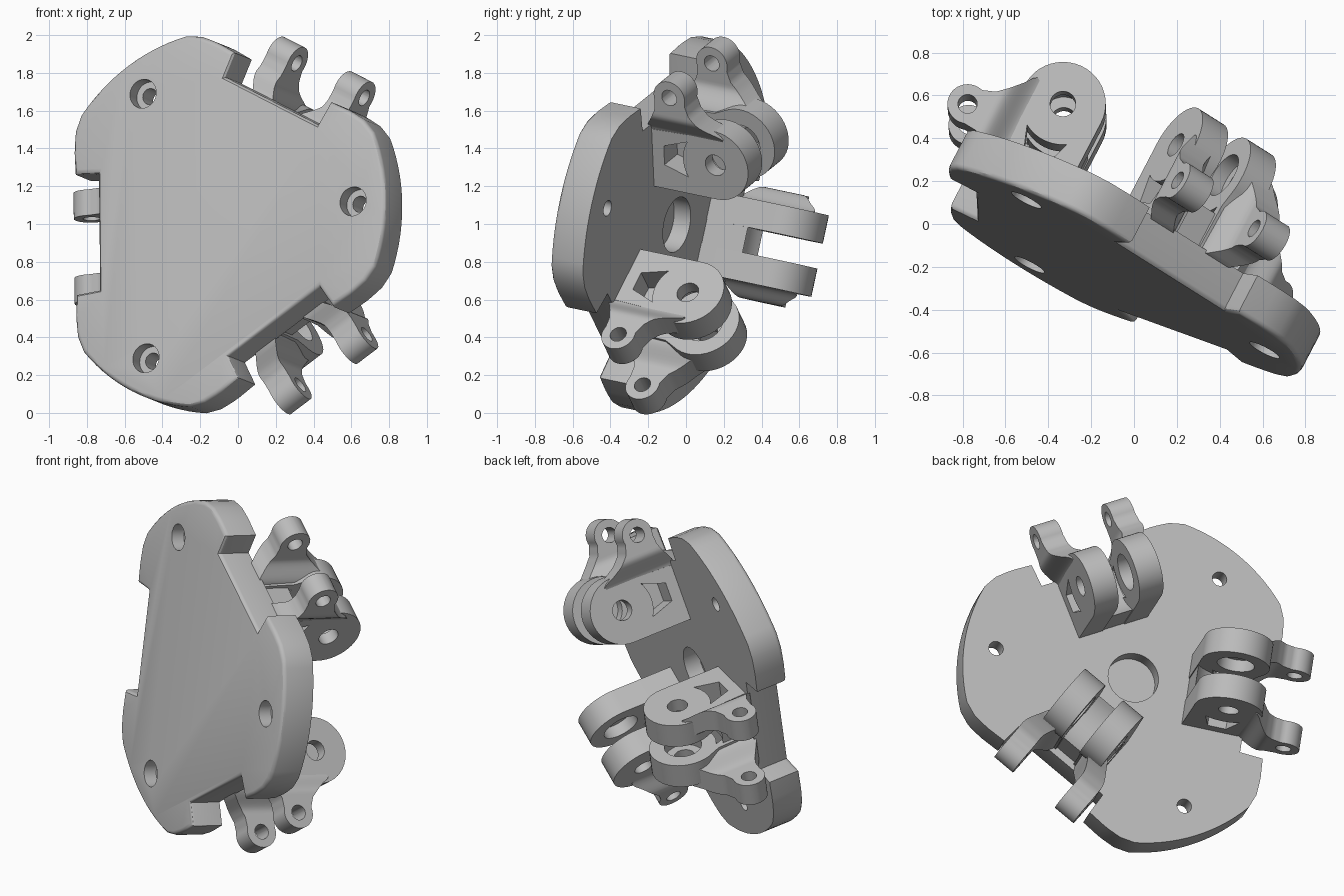
import bpy, bmesh
from math import sin, cos, pi, radians, sqrt
from mathutils import Matrix, Vector

if "Cube" in bpy.data.objects:
    bpy.data.objects.remove(bpy.data.objects["Cube"])

# One plain grey for the whole part
grey = bpy.data.materials.new("plain grey")
grey.use_nodes = True
colour = (0.5, 0.5, 0.5, 1)
grey.diffuse_color = colour
grey.node_tree.nodes["Principled BSDF"].inputs["Base Color"].default_value = colour

# Tilted frame of the plate: local z is its front normal
U = Vector((0.890, -0.443, 0.105)).normalized()
V = Vector((-0.007, 0.209, 0.978))
N = U.cross(V).normalized()
V = N.cross(U)
FRAME = Matrix.Translation((-0.127, -0.223, 1.033)) @ Matrix((U, V, N)).transposed().to_4x4()


def make(name, bm):
    bmesh.ops.recalc_face_normals(bm, faces=bm.faces)
    me = bpy.data.meshes.new(name)
    bm.to_mesh(me)
    bm.free()
    me.materials.append(grey)
    ob = bpy.data.objects.new(name, me)
    bpy.context.collection.objects.link(ob)
    return ob


def prism(points, axis, lo, hi):
    """Extrude a 2D outline along z (plan outline) or y (side outline d, h)."""
    bm = bmesh.new()
    if axis == "z":
        vs = [bm.verts.new((x, y, lo)) for x, y in points]
        shift = Vector((0, 0, hi - lo))
    else:
        vs = [bm.verts.new((d, lo, -h)) for d, h in points]
        shift = Vector((0, hi - lo, 0))
    face = bm.faces.new(vs)
    out = bmesh.ops.extrude_face_region(bm, geom=[face])
    moved = [g for g in out["geom"] if isinstance(g, bmesh.types.BMVert)]
    bmesh.ops.translate(bm, verts=moved, vec=shift)
    return bm


def arc(cx, cy, r, a0, a1, n):
    return [(cx + r * cos(radians(a0 + (a1 - a0) * i / n)),
             cy + r * sin(radians(a0 + (a1 - a0) * i / n))) for i in range(n + 1)]


def circle(cx, cy, r, n=32):
    return arc(cx, cy, r, 0, 360, n)[:-1]


def cut(ob, points, axis, lo, hi):
    tool = make("cutter", prism(points, axis, lo, hi))
    tool.hide_render = True
    mod = ob.modifiers.new("cut", "BOOLEAN")
    mod.operation, mod.solver, mod.object = "DIFFERENCE", "EXACT", tool
    bpy.context.view_layer.objects.active = ob
    bpy.ops.object.modifier_apply(modifier=mod.name)
    bpy.data.objects.remove(tool)


# Three-lobed plate outline, one notch and one lobe per third
T = 0.2
third = [(0.69, -0.315), (0.69, 0.315), (0.828, 0.325), (0.833, 0.44)]
third += [(r * cos(radians(a)), r * sin(radians(a))) for r, a in ((0.96, 30), (0.994, 34))]
third += arc(0, 0, 1.017, 39, 81, 14)
third += [(r * cos(radians(a)), r * sin(radians(a))) for r, a in ((0.994, 86), (0.96, 90))]
third += [(0.833 * cos(2 * pi / 3) + 0.44 * sin(2 * pi / 3),
           0.833 * sin(2 * pi / 3) - 0.44 * cos(2 * pi / 3)),
          (0.828 * cos(2 * pi / 3) + 0.325 * sin(2 * pi / 3),
           0.828 * sin(2 * pi / 3) - 0.325 * cos(2 * pi / 3))]
NOTCHES = [pi / 3 + k * 2 * pi / 3 for k in range(3)]
outline = [(x * cos(a) - y * sin(a), x * sin(a) + y * cos(a)) for a in NOTCHES for x, y in third]
bm = prism(outline, "z", -T, 0)
rim = [e for e in bm.edges if all(abs(v.co.z) < 1e-5 for v in e.verts)]
bmesh.ops.bevel(bm, geom=rim, offset=0.025, segments=3, profile=0.5, affect="EDGES")
plate = make("plate", bm)

# Screw holes with counterbores, and the blind recess behind
for k in range(3):
    a = k * 2 * pi / 3
    x, y = 0.827 * cos(a), 0.827 * sin(a)
    cut(plate, circle(x, y, 0.078), "z", -0.08, 0.1)
    cut(plate, circle(x, y, 0.043), "z", -0.4, 0.1)
cut(plate, circle(0, 0, 0.15, 40), "z", -0.4, -0.1)
plate.matrix_world = FRAME

# Clevis arm: straight block with a round end, bore and window
PD, PH = 0.524, 0.58
side = [(PD - 0.2, 0.17), (0.66, 0.17), (0.67, 0.42)] + arc(PD, PH, 0.2, -20, 180, 24)
arm = make("arm", prism(side, "y", 0.068, 0.22))
cut(arm, circle(PD, PH, 0.06), "y", 0, 0.4)
cut(arm, circle(PD, PH, 0.11), "y", 0, 0.14)
window = arc(PD, PH, 0.195, 238, 302, 10) + [(0.575, 0.27), (0.465, 0.27)]
cut(arm, window, "y", 0, 0.4)

# Ear: lofted flange that sweeps outwards from the arm to a pierced tip
ED, EH, ER = 0.912, 0.363, 0.094


def blend(keys, d):
    for (a, p), (b, q) in zip(keys, keys[1:]):
        if d <= b:
            return p + (q - p) * max(0, (d - a) / (b - a))
    return keys[-1][1]


low = [(0.62, 0.15), (0.70, 0.19), (0.77, 0.245), (0.82, 0.268), (0.88, 0.273)]
high = [(0.62, 0.60), (0.69, 0.64), (0.73, 0.575), (0.77, 0.522), (0.82, 0.475), (0.88, 0.453)]
stations = [0.64 + 0.015 * i for i in range(17)]
stations += [ED + ER * sin(radians(a)) for a in range(-8, 89, 8)] + [ED + ER * 0.9995]
bm = bmesh.new()
rings = []
for d in stations:
    if d < 0.89:
        h0, h1 = blend(low, d), blend(high, d)
    else:
        w = sqrt(ER * ER - (d - ED) ** 2)
        h0, h1 = EH - w, EH + w
    s = min(1, max(0, (d - 0.65) / 0.14))
    s = s * s * (3 - 2 * s)
    v0, v1 = 0.08 + 0.08 * s, 0.215 + 0.085 * s
    rings.append([bm.verts.new((d, v, -h)) for v, h in ((v0, h0), (v1, h0), (v1, h1), (v0, h1))])
for p, q in zip(rings, rings[1:]):
    for i in range(4):
        j = (i + 1) % 4
        bm.faces.new((p[i], p[j], q[j], q[i]))
bm.faces.new(rings[0])
bm.faces.new(rings[-1])
ear = make("ear", bm)
cut(ear, circle(ED, EH, 0.045, 24), "y", 0, 0.5)

# Web joining the two arms, hollowed around the pivot
saddle = [(PD - 0.195, 0.17), (0.645, 0.17)] + arc(PD, PH, 0.235, -59, -146, 14)
web = make("web", prism(saddle, "y", -0.08, 0.08))

# Three brackets, each with mirrored arms and ears
parts = [plate]
for k, a in enumerate(NOTCHES):
    place = FRAME @ Matrix.Rotation(a, 4, "Z")
    for src, sides in ((arm, (1, -1)), (ear, (1, -1)), (web, (1,))):
        for s in sides:
            bm = bmesh.new()
            bm.from_mesh(src.data)
            bmesh.ops.scale(bm, vec=(1, s, 1), verts=bm.verts)
            label = "" if src is web else ("_a" if s > 0 else "_b")
            ob = make("bracket_%d_%s%s" % (k + 1, src.name, label), bm)
            ob.matrix_world = place
            parts.append(ob)
for src in (arm, ear, web):
    bpy.data.objects.remove(src)

bpy.ops.object.select_all(action="DESELECT")
for ob in parts:
    ob.select_set(True)
bpy.context.view_layer.objects.active = plate
bpy.ops.object.shade_smooth_by_angle(angle=radians(30))
